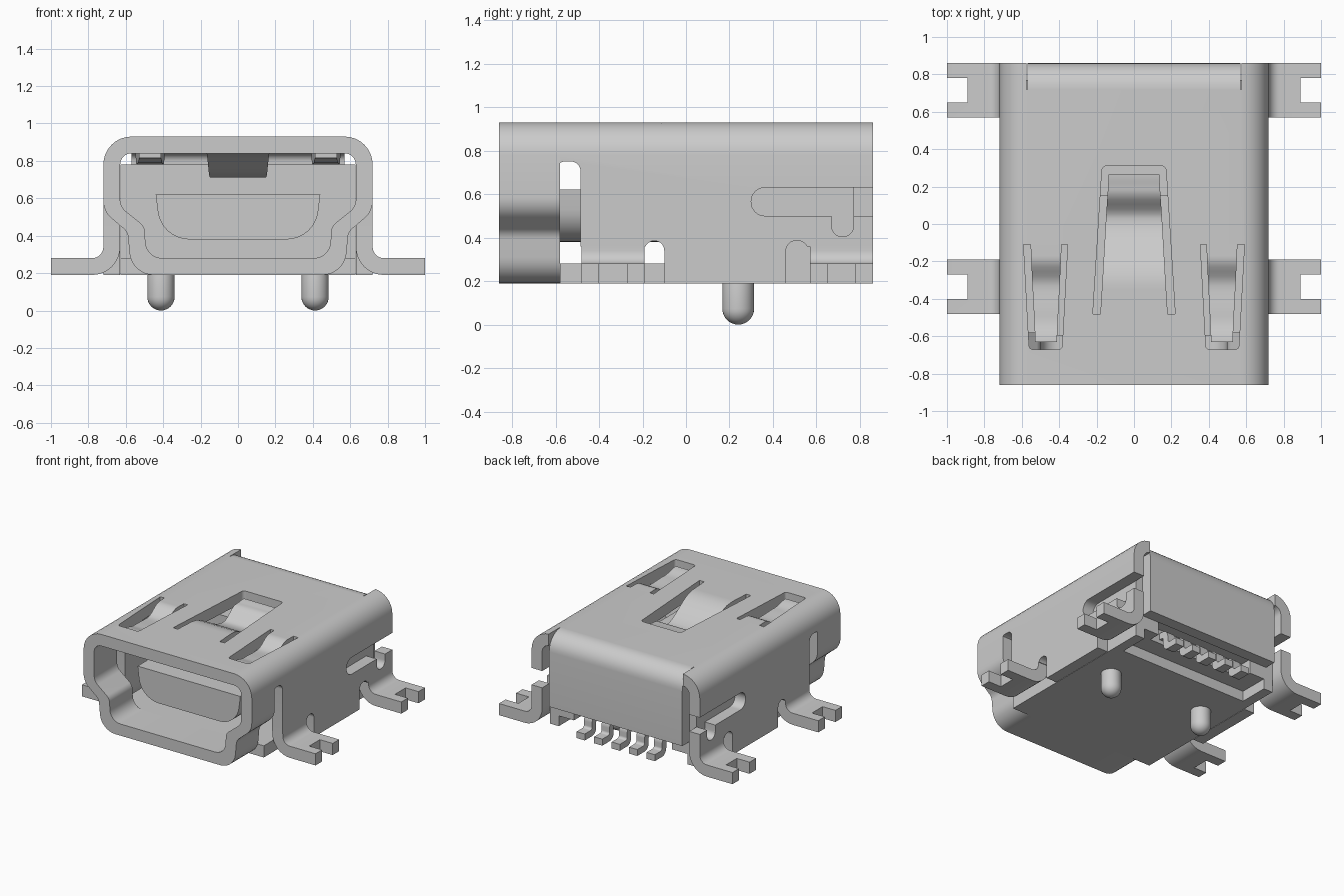
import bpy, bmesh, math
from mathutils import Vector

if "Cube" in bpy.data.objects:
    bpy.data.objects.remove(bpy.data.objects["Cube"])

metal = bpy.data.materials.new("light grey")
metal.diffuse_color = (0.6, 0.6, 0.6, 1)
metal.use_nodes = True
metal.node_tree.nodes["Principled BSDF"].inputs["Base Color"].default_value = metal.diffuse_color


def rounded(pts, n=8):
    """Closed 2D outline; points given as (a, b) or (a, b, corner radius)."""
    out = []
    for i, p in enumerate(pts):
        c = Vector((p[0], p[1], 0))
        if len(p) < 3:
            out.append((c.x, c.y))
            continue
        q, s = pts[i - 1], pts[(i + 1) % len(pts)]
        u = (Vector((q[0], q[1], 0)) - c).normalized()
        v = (Vector((s[0], s[1], 0)) - c).normalized()
        half = u.angle(v) / 2
        t = p[2] / math.tan(half)
        mid = c + (u + v).normalized() * (p[2] / math.sin(half))
        a, b = (c + u * t - mid).normalized(), (c + v * t - mid).normalized()
        for k in range(n + 1):
            w = mid + a.slerp(b, k / n) * p[2]
            out.append((w.x, w.y))
    return out


def finish(name, bm):
    bmesh.ops.recalc_face_normals(bm, faces=bm.faces)
    me = bpy.data.meshes.new(name)
    bm.to_mesh(me)
    bm.free()
    ob = bpy.data.objects.new(name, me)
    bpy.context.collection.objects.link(ob)
    return ob


def prism(name, pts, axis, lo, hi):
    """Extrude an outline along an axis: x uses (y, z), y uses (x, z), z uses (x, y)."""
    place = {'x': lambda a, b, t: (t, a, b),
             'y': lambda a, b, t: (a, t, b),
             'z': lambda a, b, t: (a, b, t)}[axis]
    bm = bmesh.new()
    pts = rounded(pts)
    r0 = [bm.verts.new(place(a, b, lo)) for a, b in pts]
    r1 = [bm.verts.new(place(a, b, hi)) for a, b in pts]
    bm.faces.new(r0)
    bm.faces.new(r1)
    for i in range(len(pts)):
        j = (i + 1) % len(pts)
        bm.faces.new((r0[i], r0[j], r1[j], r1[i]))
    return finish(name, bm)


def rect(a0, a1, b0, b1):
    return [(a0, b0), (a1, b0), (a1, b1), (a0, b1)]


def cut(ob, pts, axis, lo, hi):
    tool = prism("cutter", pts, axis, lo, hi)
    m = ob.modifiers.new("cut", 'BOOLEAN')
    m.operation, m.solver, m.object = 'DIFFERENCE', 'EXACT', tool
    bpy.context.view_layer.objects.active = ob
    bpy.ops.object.modifier_apply(modifier=m.name)
    bpy.data.objects.remove(tool)


def mirrored(half):
    return half + [(-p[0],) + tuple(p[1:]) for p in reversed(half)]


def spring(name, cx, stations, thick=0.085, n=6):
    """Bent strip through (y, top z, half width) stations."""
    rows = []
    for (y0, z0, w0), (y1, z1, w1) in zip(stations, stations[1:]):
        for k in range(n):
            t = k / n
            e = (1 - math.cos(math.pi * t)) / 2
            rows.append((y0 + (y1 - y0) * t, z0 + (z1 - z0) * e, w0 + (w1 - w0) * t))
    rows.append(stations[-1])
    bm = bmesh.new()
    loops = [[bm.verts.new((cx + sx * w, y, z - d)) for sx, d in
              ((-1, 0), (1, 0), (1, thick), (-1, thick))] for y, z, w in rows]
    for a, b in zip(loops, loops[1:]):
        for i in range(4):
            j = (i + 1) % 4
            bm.faces.new((a[i], a[j], b[j], b[i]))
    bm.faces.new(loops[0])
    bm.faces.new(loops[-1])
    return finish(name, bm)


# Front mouth: closed keyed ring
mouth = prism("mouth_ring", mirrored([(.72, .93, .15), (.72, .53, .12), (.59, .42, .07),
                                      (.57, .19, .13)]), 'y', -.86, -.58)
cut(mouth, mirrored([(.63, .84, .06), (.63, .555, .08), (.50, .45, .06), (.49, .28, .09)]),
    'y', -.9, -.5)

# Main shell: arch with straight sides
shell = prism("shell", [(.72, .19), (.72, .93, .15), (-.72, .93, .15), (-.72, .19),
                        (-.63, .19), (-.63, .84, .06), (.63, .84, .06), (.63, .19)],
              'y', -.58, .86)

# Side slots, tab openings and rear latch slot
for y0, y1, top in ((-.6, -.485, .75), (-.19, -.10, .385), (.46, .56, .385)):
    r = .044
    cut(shell, [(y0, .1), (y1, .1), (y1, top, r), (y0, top, r)], 'x', -.8, .8)
cut(shell, rect(-.52, -.15, .1, .36), 'x', -.8, .8)
cut(shell, rect(.52, .9, .1, .36), 'x', -.8, .8)
cut(shell, [(.3, .5, .063), (.9, .5), (.9, .63), (.3, .63, .063)], 'x', -.8, .8)
cut(shell, [(.67, .405, .047), (.77, .405, .047), (.77, .55), (.67, .55)], 'x', -.8, .8)

# Room for the rear bend
cut(shell, rect(-.575, .575, .72, .9), 'z', .7, 1)

# Top windows for the springs
cut(shell, [(-.17, .31, .025), (.17, .31, .025), (.22, -.48), (-.22, -.48)], 'z', .7, 1)
for s in (-1, 1):
    for part in (shell, mouth):
        cut(part, [(s * .355, -.11), (s * .59, -.11), (s * .56, -.67, .02),
                   (s * .385, -.67, .02)], 'z', .7, 1)

# Springs bent down into the opening
spring("centre_spring", 0, [(-.48, .93, .18), (-.32, .93, .17), (.03, .795, .15),
                            (.18, .885, .14), (.265, .895, .135)])
for s in (-1, 1):
    spring("side_spring", s * .47, [(-.11, .93, .083), (-.18, .93, .08), (-.33, .865, .073),
                                    (-.5, .875, .064), (-.63, .90, .058)])

# Rear flap folded down from the top
prism("rear_flap", [(.72, .93), (.86, .93, .135), (.86, .37), (.77, .37), (.77, .84, .045),
                    (.72, .84)], 'x', -.57, .57)

# Solder tabs with notched ends
for s in (-1, 1):
    for y0, y1 in ((-.48, -.19), (.57, .86)):
        tab = prism("solder_tab", [(s * .63, .36), (s * .72, .36), (s * .72, .28, .06),
                                   (s * 1.0, .28), (s * 1.0, .19), (s * .63, .19, .15)],
                    'y', y0, y1)
        mid = (y0 + y1) / 2
        cut(tab, rect(min(s * .89, s * 1.1), max(s * .89, s * 1.1), mid - .065, mid + .065),
            'z', 0, .5)

# Inner body with floor and rear recess
body = prism("inner_body", [(-.58, .19), (.77, .19), (.77, .78), (.15, .78), (.15, .28),
                            (-.58, .28)], 'x', -.627, .627)
cut(body, rect(-.55, .55, .54, .9), 'z', .1, .27)
cut(body, rect(-.42, .42, .68, .9), 'z', .1, .38)

# Contact tongue
prism("tongue", mirrored([(.44, .62), (.41, .38, .17)]), 'y', -.6, .2)

# Contact pins
for i in range(5):
    x = (i - 2) * .15
    prism("contact_pin", [(.6, .35), (.77, .35, .06), (.77, .24, .02), (.86, .24), (.86, .19),
                          (.72, .19, .05), (.72, .30, .02), (.6, .30)], 'x', x - .035, x + .035)

# Locating pegs: sphere stretched to a capsule
for s in (-1, 1):
    bm = bmesh.new()
    bmesh.ops.create_uvsphere(bm, u_segments=32, v_segments=16, radius=.073)
    for v in bm.verts:
        lift = .13 if v.co.z > .005 else 0
        v.co += Vector((s * .412, .24, .073 + lift))
    finish("locating_peg", bm)

# One colour, smooth curves with sharp edges
for ob in bpy.context.scene.objects:
    ob.data.materials.clear()
    ob.data.materials.append(metal)
    ob.select_set(True)
    bpy.context.view_layer.objects.active = ob
bpy.ops.object.shade_smooth_by_angle(angle=math.radians(35))
